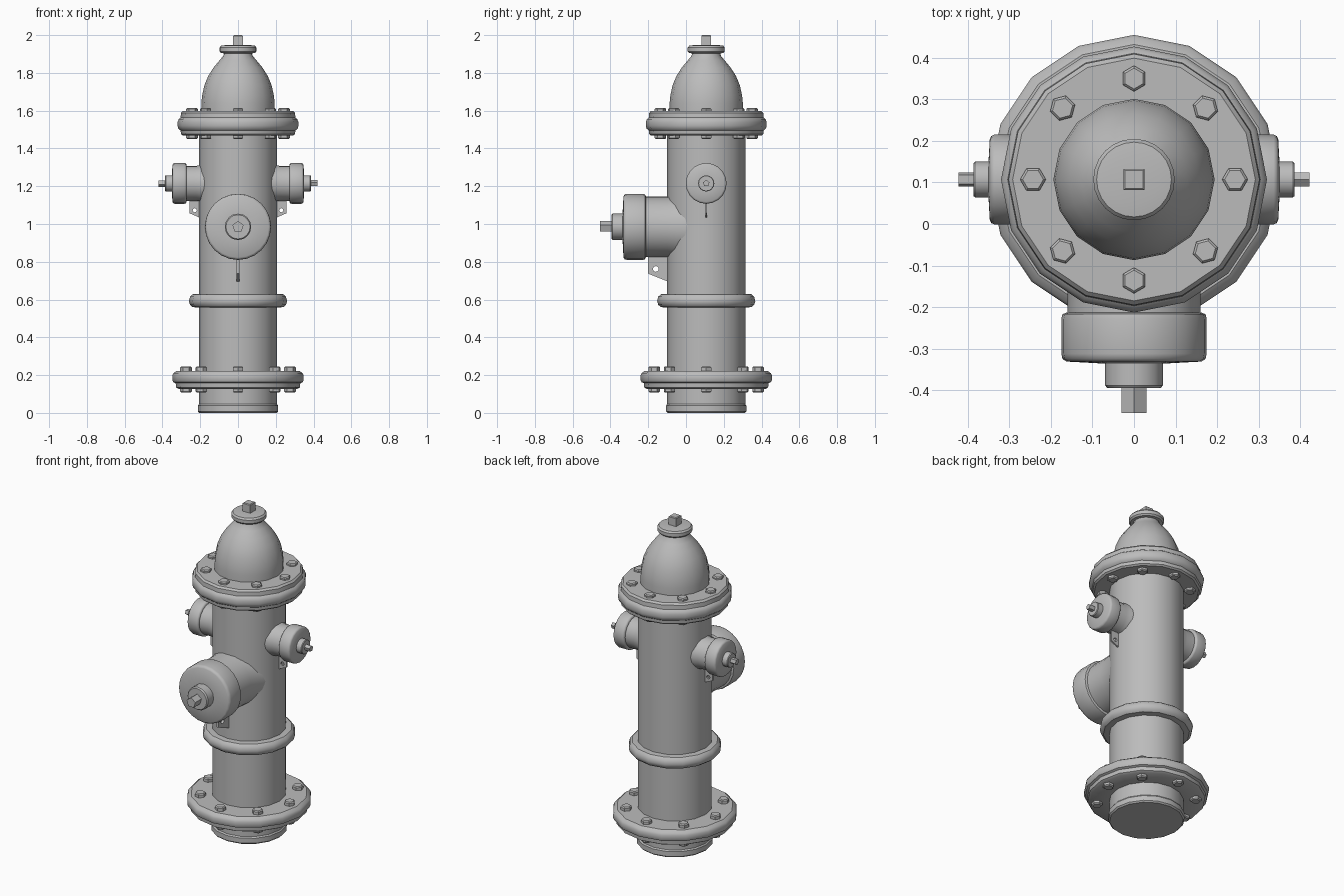
import bpy, bmesh
from math import pi, cos, sin, radians
from mathutils import Matrix, Vector

cube = bpy.data.objects.get("Cube")
if cube:
    bpy.data.objects.remove(cube, do_unlink=True)

GREY = (0.5, 0.5, 0.5, 1)
iron = bpy.data.materials.new("grey_iron")
iron.use_nodes = True
iron.diffuse_color = GREY
iron.node_tree.nodes["Principled BSDF"].inputs["Base Color"].default_value = GREY

AXIS = Matrix.Translation((0, 0.107, 0))  # centre line of the barrel


def finish(name, bm, matrix, angle=35):
    bmesh.ops.recalc_face_normals(bm, faces=bm.faces)
    mesh = bpy.data.meshes.new(name)
    bm.to_mesh(mesh)
    bm.free()
    mesh.transform(matrix)
    mesh.materials.append(iron)
    obj = bpy.data.objects.new(name, mesh)
    bpy.context.collection.objects.link(obj)
    bpy.ops.object.select_all(action='DESELECT')
    obj.select_set(True)
    bpy.context.view_layer.objects.active = obj
    bpy.ops.object.shade_smooth_by_angle(angle=radians(angle))
    return obj


def lathe(name, profile, matrix=AXIS, sides=16, turn=0, angle=35):
    """Capped solid of revolution from (radius, height) pairs."""
    bm = bmesh.new()
    rings = []
    for r, z in profile:
        rings.append([bm.verts.new((r * cos(turn + 2 * pi * i / sides),
                                    r * sin(turn + 2 * pi * i / sides), z))
                      for i in range(sides)])
    for a, b in zip(rings, rings[1:]):
        for i in range(sides):
            j = (i + 1) % sides
            bm.faces.new((a[i], a[j], b[j], b[i]))
    bm.faces.new(rings[0])
    bm.faces.new(rings[-1])
    return finish(name, bm, matrix, angle)


def bolt_circle(name, radius, low, high):
    """Eight hexagonal bolts showing above and below a flange."""
    for i in range(8):
        place = AXIS @ Matrix.Rotation(i * pi / 4, 4, 'Z') @ Matrix.Translation((radius, 0, 0))
        lathe(f"{name}_{i + 1}", [(0.025, low), (0.031, low + 0.006),
                                  (0.031, high - 0.006), (0.025, high)], place, 6)


def lug(name, outline, hole, thickness, matrix):
    """Thin chain plate in the local XZ plane, with a round hole."""
    bm = bmesh.new()
    n = 12
    ring = [Vector((hole[0] + hole[2] * cos(2 * pi * i / n), 0,
                    hole[1] + hole[2] * sin(2 * pi * i / n))) for i in range(n)]
    edges = []
    for loop in ([Vector((x, 0, z)) for x, z in outline], ring):
        vs = [bm.verts.new(v) for v in loop]
        edges += [bm.edges.new((vs[i], vs[(i + 1) % len(vs)])) for i in range(len(vs))]
    bmesh.ops.triangle_fill(bm, edges=edges, use_beauty=True, normal=(0, 1, 0))
    out = bmesh.ops.extrude_face_region(bm, geom=bm.faces[:])
    moved = [g for g in out["geom"] if isinstance(g, bmesh.types.BMVert)]
    bmesh.ops.translate(bm, verts=moved, vec=(0, thickness, 0))
    bmesh.ops.translate(bm, verts=bm.verts[:], vec=(0, -thickness / 2, 0))
    finish(name, bm, matrix)


# Barrel and foot
lathe("barrel", [(0.207, 0.02), (0.207, 1.5)])
lathe("foot_band", [(0.205, 0), (0.213, 0.008), (0.213, 0.038), (0.207, 0.046)])

# Flanges and middle ring
lathe("base_flange", [(0.2, 0.127), (0.315, 0.127), (0.328, 0.135), (0.33, 0.157),
                      (0.343, 0.163), (0.348, 0.175), (0.348, 0.198), (0.342, 0.21),
                      (0.325, 0.223), (0.2, 0.223)])
lathe("middle_ring", [(0.2, 0.557), (0.24, 0.56), (0.254, 0.572), (0.26, 0.592),
                      (0.254, 0.615), (0.24, 0.628), (0.2, 0.631)])
lathe("top_flange", [(0.2, 1.468), (0.292, 1.468), (0.302, 1.476), (0.304, 1.495),
                     (0.316, 1.505), (0.32, 1.52), (0.32, 1.54), (0.314, 1.555),
                     (0.304, 1.563), (0.302, 1.588), (0.292, 1.599), (0.18, 1.599)])
bolt_circle("base_bolt", 0.275, 0.108, 0.246)
bolt_circle("top_bolt", 0.243, 1.45, 1.614)

# Bonnet with cap and square operating nut
lathe("bonnet", [(0.194, 1.59), (0.194, 1.64), (0.19, 1.68), (0.178, 1.735), (0.157, 1.785),
                 (0.128, 1.83), (0.098, 1.866), (0.078, 1.89), (0.072, 1.91)])
lathe("bonnet_cap", [(0.07, 1.903), (0.09, 1.905), (0.098, 1.914), (0.098, 1.934),
                     (0.09, 1.944), (0.06, 1.948)], sides=24)
lathe("operating_nut", [(0.036, 1.94), (0.036, 1.996), (0.03, 2.0)], sides=4, turn=pi / 4)

# Front nozzle
front = Matrix.Translation((0, 0, 0.985)) @ Matrix.Rotation(pi / 2, 4, 'X')
lathe("front_neck", [(0.185, -0.03), (0.168, 0.03), (0.16, 0.1), (0.16, 0.22)], front, 24)
lathe("front_cap", [(0.162, 0.213), (0.172, 0.217), (0.175, 0.228), (0.175, 0.312),
                    (0.172, 0.325), (0.162, 0.331), (0.07, 0.336)], front, 24, angle=50)
lathe("front_hub", [(0.07, 0.325), (0.07, 0.388), (0.064, 0.395)], front)
lathe("front_stem", [(0.031, 0.39), (0.031, 0.455)], front, 5, pi / 2)
lug("front_lug", [(0.09, 0.84), (0.2, 0.84), (0.2, 0.737), (0.09, 0.693)],
    (0.16, 0.762, 0.015), 0.014, Matrix.Rotation(-pi / 2, 4, 'Z'))

# Side nozzles
for side, s in (("left", 1), ("right", -1)):
    out = Matrix.Translation((0, 0.107, 1.215)) @ Matrix.Rotation(s * pi / 2, 4, 'Y')
    lathe(f"{side}_neck", [(0.105, 0.16), (0.096, 0.2), (0.093, 0.22), (0.093, 0.28)], out, 20)
    lathe(f"{side}_cap", [(0.098, 0.272), (0.106, 0.276), (0.108, 0.284), (0.108, 0.336),
                          (0.105, 0.343), (0.098, 0.347), (0.045, 0.35)], out, 20, angle=50)
    lathe(f"{side}_hub", [(0.043, 0.34), (0.043, 0.382), (0.04, 0.386)], out)
    lathe(f"{side}_stem", [(0.018, 0.38), (0.018, 0.422)], out, 5, pi)
    lug(f"{side}_lug", [(0.19, 1.13), (0.257, 1.13), (0.257, 1.057), (0.19, 1.028)],
        (0.229, 1.073, 0.011), 0.01, AXIS @ Matrix.Rotation(0 if s > 0 else pi, 4, 'Z'))
